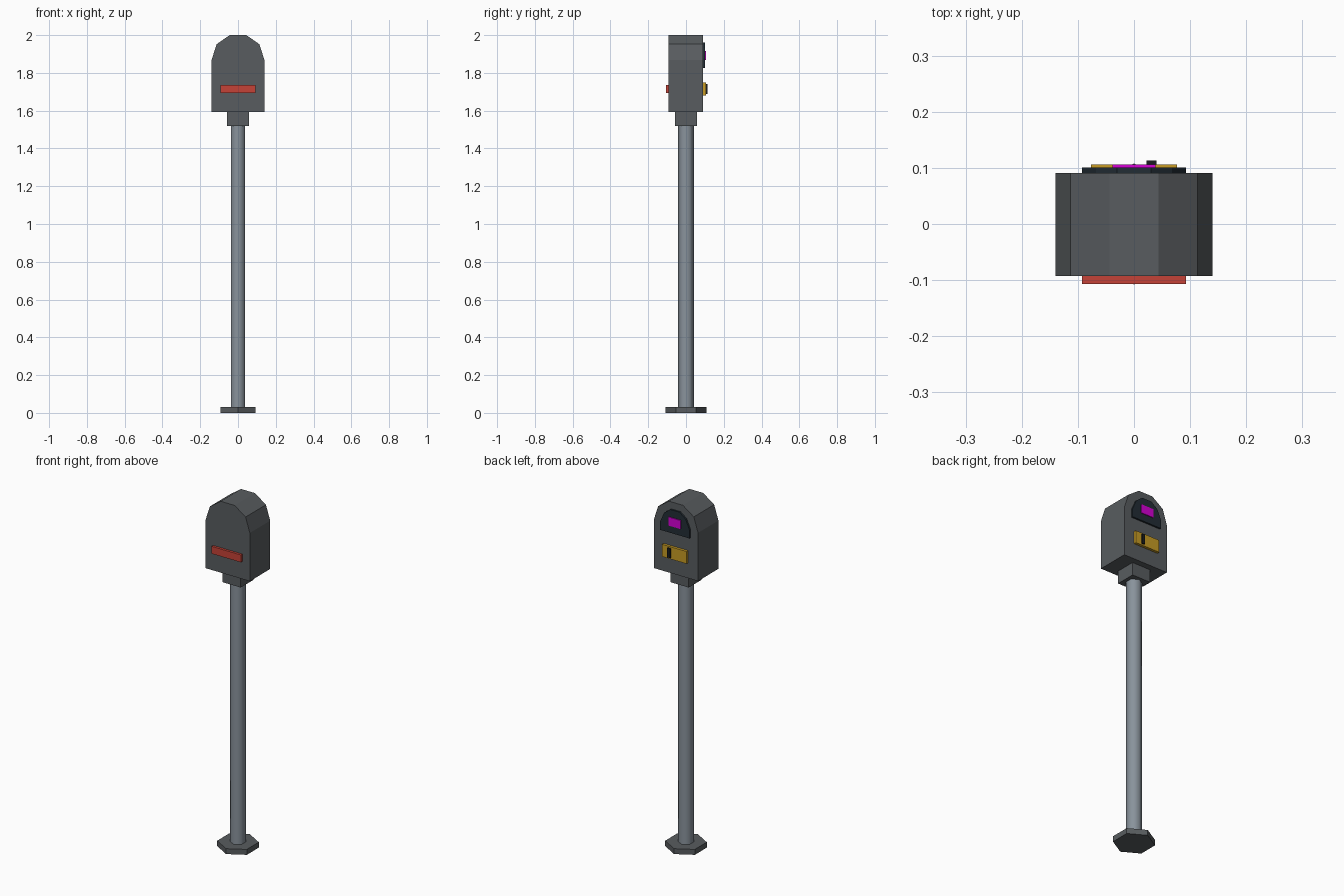
import bpy, math

if "Cube" in bpy.data.objects:
    bpy.data.objects.remove(bpy.data.objects["Cube"])


def material(name, rgb):
    m = bpy.data.materials.new(name)
    m.diffuse_color = (*rgb, 1)
    m.use_nodes = True
    m.node_tree.nodes["Principled BSDF"].inputs["Base Color"].default_value = m.diffuse_color
    return m


DARK = material("dark_grey", (0.098, 0.108, 0.115))
STEEL = material("steel_grey", (0.25, 0.29, 0.33))
RED = material("red", (0.56, 0.055, 0.038))
YELLOW = material("yellow", (0.57, 0.33, 0.018))
GLASS = material("dark_glass", (0.016, 0.026, 0.035))
BLACK = material("black", (0.010, 0.012, 0.014))
MAGENTA = material("magenta", (0.66, 0.0, 0.66))


def prism(name, mat, outline, place, lo, hi):
    """Extrude a 2D outline between lo and hi; place maps (a, b, depth) to 3D."""
    n = len(outline)
    verts = [place(a, b, d) for d in (lo, hi) for a, b in outline]
    faces = [tuple(reversed(range(n))), tuple(range(n, 2 * n))]
    faces += [(i, (i + 1) % n, n + (i + 1) % n, n + i) for i in range(n)]
    mesh = bpy.data.meshes.new(name)
    mesh.from_pydata(verts, [], faces)
    mesh.materials.append(mat)
    mesh.update()
    ob = bpy.data.objects.new(name, mesh)
    bpy.context.collection.objects.link(ob)
    return ob


def upright(a, b, d):      # outline lies in the ground plane
    return (a, b, d)


def along_y(a, b, d):      # outline lies in the x-z plane, wound to face outwards
    return (-a, d, b)


def hexagon(r):
    return [(r * math.sin(-i * math.pi / 3), r * math.cos(i * math.pi / 3)) for i in range(6)]


def arch(half):
    """Mirror the right half of an outline, listed from bottom to top."""
    return half + [(-x, z) for x, z in reversed(half)]


def box(name, mat, x0, x1, y0, y1, z0, z1):
    return prism(name, mat, [(-x1, z0), (-x0, z0), (-x0, z1), (-x1, z1)], along_y, y0, y1)


# Foot and post
prism("base_plate", DARK, hexagon(0.108), upright, 0, 0.031)
post = prism("post", STEEL, hexagon(0.042), upright, 0.02, 1.53)
for p in post.data.polygons:
    p.use_smooth = abs(p.normal.z) < 0.5

# Collar and arched head
box("collar", DARK, -0.057, 0.057, -0.057, 0.057, 1.52, 1.60)
prism("head", DARK, arch([(0.14, 1.592), (0.14, 1.868), (0.113, 1.952), (0.044, 2.0)]),
      along_y, -0.093, 0.091)

# Front strip
box("front_strip", RED, -0.093, 0.093, -0.107, -0.09, 1.693, 1.735)

# Display window and its screen on the back
prism("display_window", GLASS,
      arch([(0.093, 1.827), (0.093, 1.875), (0.068, 1.931), (0.03, 1.96)]),
      along_y, 0.085, 0.101)
box("display_screen", MAGENTA, -0.038, 0.038, 0.098, 0.106, 1.868, 1.917)

# Coin plate and slot on the back
box("coin_plate", YELLOW, -0.077, 0.077, 0.085, 0.106, 1.68, 1.75)
box("coin_slot", BLACK, 0.022, 0.04, 0.104, 0.113, 1.688, 1.742)
